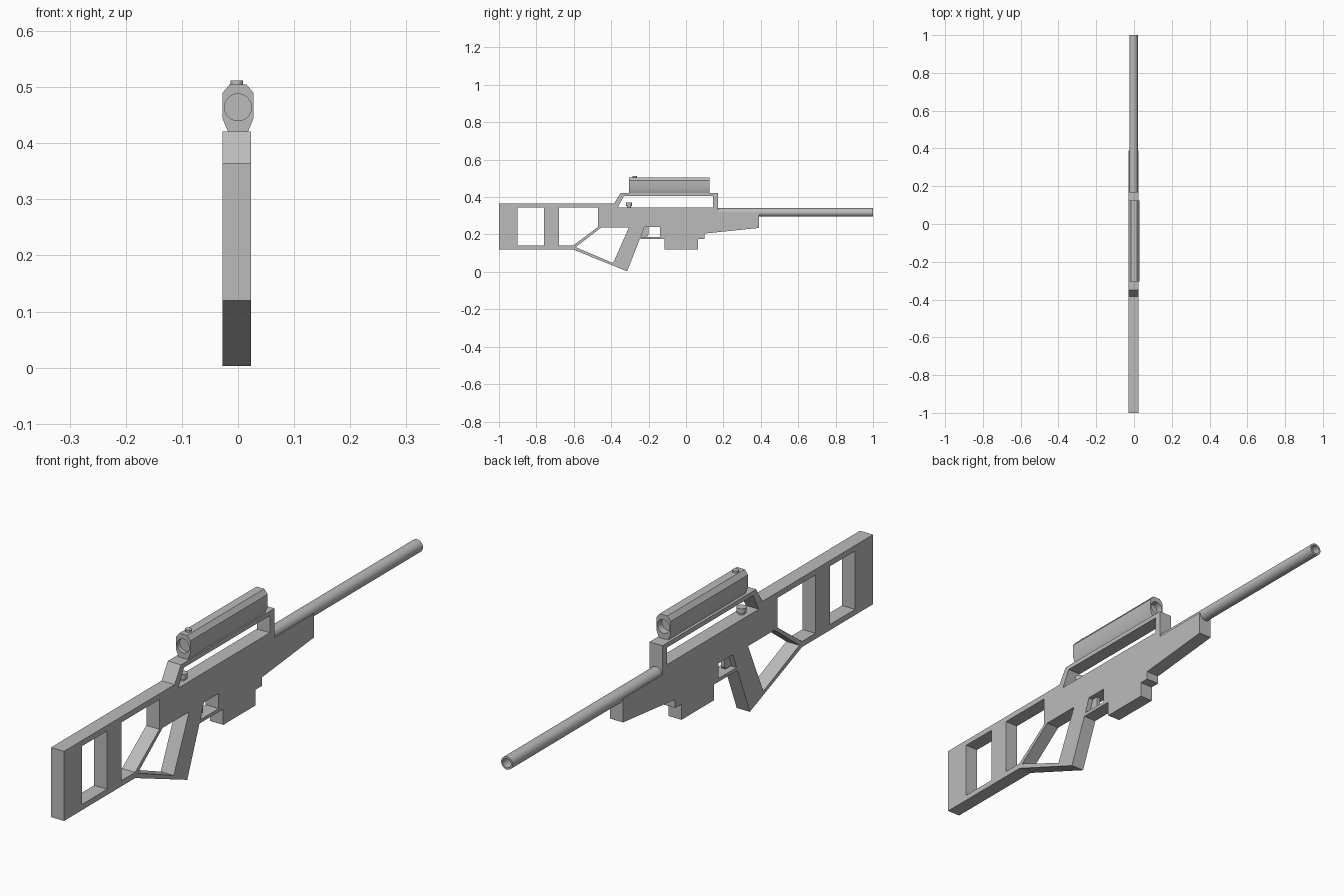
import bpy, bmesh, math
from mathutils import Matrix

if "Cube" in bpy.data.objects:
    bpy.data.objects.remove(bpy.data.objects["Cube"])

grey = bpy.data.materials.new("plain grey")
grey.use_nodes = True
COLOUR = (0.5, 0.5, 0.5, 1)
grey.diffuse_color = COLOUR
grey.node_tree.nodes["Principled BSDF"].inputs["Base Color"].default_value = COLOUR

MID = -0.0025   # centre plane of the flat body


def finish(bm, name, smooth=False):
    bmesh.ops.recalc_face_normals(bm, faces=bm.faces)
    mesh = bpy.data.meshes.new(name)
    bm.to_mesh(mesh)
    bm.free()
    mesh.materials.append(grey)
    ob = bpy.data.objects.new(name, mesh)
    bpy.context.collection.objects.link(ob)
    if smooth:
        bpy.ops.object.select_all(action="DESELECT")
        ob.select_set(True)
        bpy.context.view_layer.objects.active = ob
        bpy.ops.object.shade_smooth_by_angle(angle=math.radians(35))
    return ob


def slab(name, loops, x, width):
    """Side profile in (y, z), with optional holes, extruded across x."""
    bm = bmesh.new()
    for loop in loops:
        vs = [bm.verts.new((x - width / 2, y, z)) for y, z in loop]
        for a, b in zip(vs, vs[1:] + vs[:1]):
            bm.edges.new((a, b))
    bmesh.ops.triangle_fill(bm, edges=bm.edges[:], use_beauty=True)
    out = bmesh.ops.extrude_face_region(bm, geom=bm.faces[:])
    moved = [g for g in out["geom"] if isinstance(g, bmesh.types.BMVert)]
    bmesh.ops.translate(bm, vec=(width, 0, 0), verts=moved)
    return finish(bm, name)


def ring(bm, r, x, y, z, sides=32):
    return [bm.verts.new((x + r * math.cos(2 * math.pi * i / sides), y,
                          z + r * math.sin(2 * math.pi * i / sides)))
            for i in range(sides)]


def bridge(bm, a, b):
    for i in range(len(a)):
        j = (i + 1) % len(a)
        bm.faces.new((a[i], a[j], b[j], b[i]))


def peg(name, r, x, y, z0, z1):
    bm = bmesh.new()
    bmesh.ops.create_cone(bm, cap_ends=True, segments=20, radius1=r, radius2=r,
                          depth=z1 - z0, matrix=Matrix.Translation((x, y, (z0 + z1) / 2)))
    return finish(bm, name, True)


# Body: stock, grip, guard, magazine and carry handle in one profile
outline = [(-1, .12), (-.605, .12), (-.315, .003), (-.247, .175), (-.115, .175),
           (-.115, .12), (.065, .12), (.065, .175), (.10, .175), (.10, .205),
           (.39, .235), (.39, .318), (.17, .318), (.17, .421), (-.35, .421),
           (-.385, .365), (-1, .365)]
stock_slot = [(-.9, .14), (-.76, .14), (-.76, .345), (-.9, .345)]
thumb_hole = [(-.68, .14), (-.605, .14), (-.47, .24), (-.47, .345), (-.68, .345)]
grip_hole = [(-.59, .132), (-.39, .047), (-.305, .238), (-.452, .238)]
guard_hole = [(-.241, .187), (-.14, .187), (-.14, .24), (-.222, .24)]
handle_hole = [(-.365, .345), (.145, .345), (.145, .405), (-.333, .405)]
slab("body", [outline, stock_slot, thumb_hole, grip_hole, guard_hole, handle_hole],
     MID, .051)

# Trigger
slab("trigger", [[(-.232, .242), (-.2, .242), (-.2, .2), (-.206, .19), (-.24, .19)]],
     MID, .014)

# Barrel: hollow at the muzzle
bm = bmesh.new()
rings = [ring(bm, r, MID, y, .318) for r, y in
         ((.0225, .15), (.0225, 1), (.016, 1), (.016, .9))]
for a, b in zip(rings, rings[1:]):
    bridge(bm, a, b)
bm.faces.new(rings[0])
bm.faces.new(rings[-1])
finish(bm, "barrel", True)

# Scope: eight-sided housing with a recessed lens at each end
half = [(.018, .421), (.028, .445), (.028, .489), (.015, .505)]
section = half + [(-x, z) for x, z in reversed(half)]
bm = bmesh.new()
ends = []
for y, depth in ((-.305, .015), (.125, -.025)):
    outer = [bm.verts.new((x, y, z)) for x, z in section]
    rim, lens = ring(bm, .024, 0, y, .464), ring(bm, .024, 0, y + depth, .464)
    edges = [bm.edges.new((p[i - 1], p[i])) for p in (outer, rim) for i in range(len(p))]
    bmesh.ops.triangle_fill(bm, edges=edges, use_beauty=True)
    bridge(bm, rim, lens)
    bm.faces.new(lens)
    ends.append(outer)
bridge(bm, *ends)
finish(bm, "scope", True)

# Small round controls
peg("scope_knob", .011, -.002, -.274, .5, .512)
peg("cocking_stem", .01, MID, -.305, .34, .36)
peg("cocking_cap", .016, MID, -.305, .352, .37)
